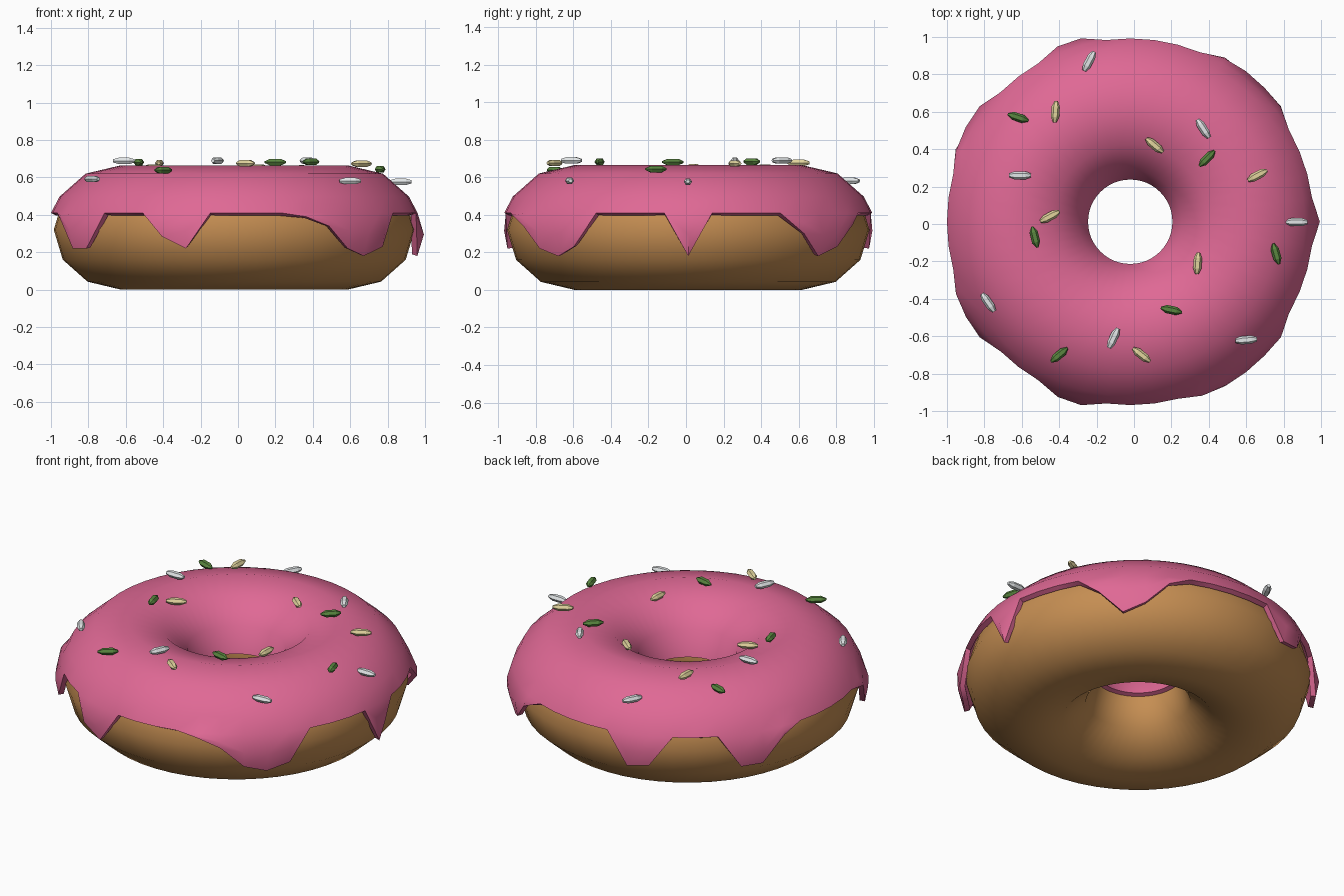
import bpy, bmesh
from math import sin, cos, pi, radians, sqrt, hypot

old = bpy.data.objects.get("Cube")
if old:
    bpy.data.objects.remove(old, do_unlink=True)

CX, CY, RING = -0.02, 0.012, 0.605   # ring centre and main radius
SEGMENTS = 48


def material(name, rgb):
    mat = bpy.data.materials.new(name)
    mat.use_nodes = True
    mat.diffuse_color = (*rgb, 1)
    mat.node_tree.nodes["Principled BSDF"].inputs["Base Color"].default_value = (*rgb, 1)
    return mat


def make_object(name, bm, mat):
    mesh = bpy.data.meshes.new(name)
    bm.to_mesh(mesh)
    bm.free()
    mesh.materials.append(mat)
    obj = bpy.data.objects.new(name, mesh)
    bpy.context.collection.objects.link(obj)
    return obj


def smooth(obj, angle):
    bpy.ops.object.select_all(action='DESELECT')
    obj.select_set(True)
    bpy.context.view_layer.objects.active = obj
    for mod in list(obj.modifiers):
        bpy.ops.object.modifier_apply(modifier=mod.name)
    bpy.ops.object.shade_smooth_by_angle(angle=radians(angle))


def revolve(profile_at, closed):
    """Sweep a profile, given per column as (radius, z) points, around the ring."""
    bm = bmesh.new()
    cols = []
    for i in range(SEGMENTS):
        a = 2 * pi * i / SEGMENTS
        cols.append([bm.verts.new((CX + r * cos(a), CY + r * sin(a), z))
                     for r, z in profile_at(i)])
    rows = len(cols[0])
    for i in range(SEGMENTS):
        here, there = cols[i], cols[(i + 1) % SEGMENTS]
        for j in range(rows if closed else rows - 1):
            k = (j + 1) % rows
            bm.faces.new((here[j], there[j], there[k], here[k]))
    bmesh.ops.remove_doubles(bm, verts=bm.verts, dist=0.0008)
    return bm


dough_mat = material("golden dough", (0.56, 0.27, 0.085))
icing_mat = material("pink icing", (0.74, 0.14, 0.30))
white = material("white sprinkle", (0.78, 0.81, 0.82))
cream = material("cream sprinkle", (0.76, 0.66, 0.34))
green = material("green sprinkle", (0.10, 0.24, 0.05))

# Dough ring
section = [(RING + 0.36 * cos(a * pi / 6), 0.32 + 0.32 * sin(a * pi / 6)) for a in range(12)]
dough = make_object("dough_ring", revolve(lambda i: section, True), dough_mat)
smooth(dough, 60)

# Icing with drips: column number -> height of the lower edge
EDGE = 0.41
drips = {0: 0.18, 5: 0.30, 6: 0.18, 7: 0.23, 8: 0.35, 14: 0.22, 15: 0.24,
         19: 0.22, 20: 0.22, 21: 0.37, 27: 0.38, 28: 0.22, 29: 0.22,
         33: 0.285, 34: 0.22, 39: 0.39, 40: 0.34, 41: 0.22, 42: 0.18, 43: 0.23}


def drip_radius(z):
    return RING + 0.05 + 0.36 * sqrt(1 - ((z - 0.32) / 0.32) ** 2)


def icing_profile(i):
    low = drips.get(i, EDGE)
    pts = []
    for t in (1, 0.5, 0):
        z = EDGE + (low - EDGE) * t
        pts.append((drip_radius(z) if i in drips and t else 0.98, z))
    for deg in (30, 60, 90, 120, 150, 177):
        a = radians(deg)
        pts.append((RING + 0.38 * cos(a), 0.33 + 0.335 * sin(a)))
    return pts


icing = make_object("icing", revolve(icing_profile, False), icing_mat)
shell = icing.modifiers.new("thickness", 'SOLIDIFY')
shell.thickness = 0.03
shell.offset = -1
smooth(icing, 50)


# Sprinkles: faceted grains lying flat on the icing
def sprinkle(name, mat, x, y, turn, blunt):
    bm = bmesh.new()
    t = radians(turn)
    r = hypot(x - CX, y - CY) - RING
    z = 0.355 + 0.335 * sqrt(1 - (r / 0.38) ** 2)
    rings = []
    for along, radius in ((-0.058, blunt), (-0.028, 0.022), (0.028, 0.022), (0.058, blunt)):
        ring = []
        for k in range(6):
            a = k * pi / 3
            side = radius * cos(a)
            ring.append(bm.verts.new((x + along * cos(t) - side * sin(t),
                                      y + along * sin(t) + side * cos(t),
                                      z + radius * 0.9 * sin(a))))
        rings.append(ring)
    for p, q in zip(rings, rings[1:]):
        for k in range(6):
            n = (k + 1) % 6
            bm.faces.new((p[k], p[n], q[n], q[k]))
    bm.faces.new(rings[0])
    bm.faces.new(rings[-1])
    bmesh.ops.recalc_face_normals(bm, faces=bm.faces)
    make_object(name, bm, mat)


groups = [
    ("white_sprinkle", white, 0.011, [
        (-.24, .87, 62), (.37, .51, -57), (-.61, .26, 0), (.87, .01, 0),
        (-.78, -.42, -55), (-.11, -.61, 65), (.60, -.62, 5)]),
    ("cream_sprinkle", cream, 0.009, [
        (-.42, .60, 86), (.11, .42, -40), (.66, .26, 28),
        (-.45, .04, 28), (.34, -.21, 86), (.04, -.70, -38)]),
    ("green_sprinkle", green, 0.006, [
        (-.62, .57, -18), (.39, .35, 45), (-.53, -.07, -76),
        (.76, -.16, -74), (.20, -.46, -12), (-.40, -.70, 40)]),
]
for name, mat, blunt, places in groups:
    for n, (x, y, turn) in enumerate(places, 1):
        sprinkle(f"{name}_{n}", mat, x, y, turn, blunt)
